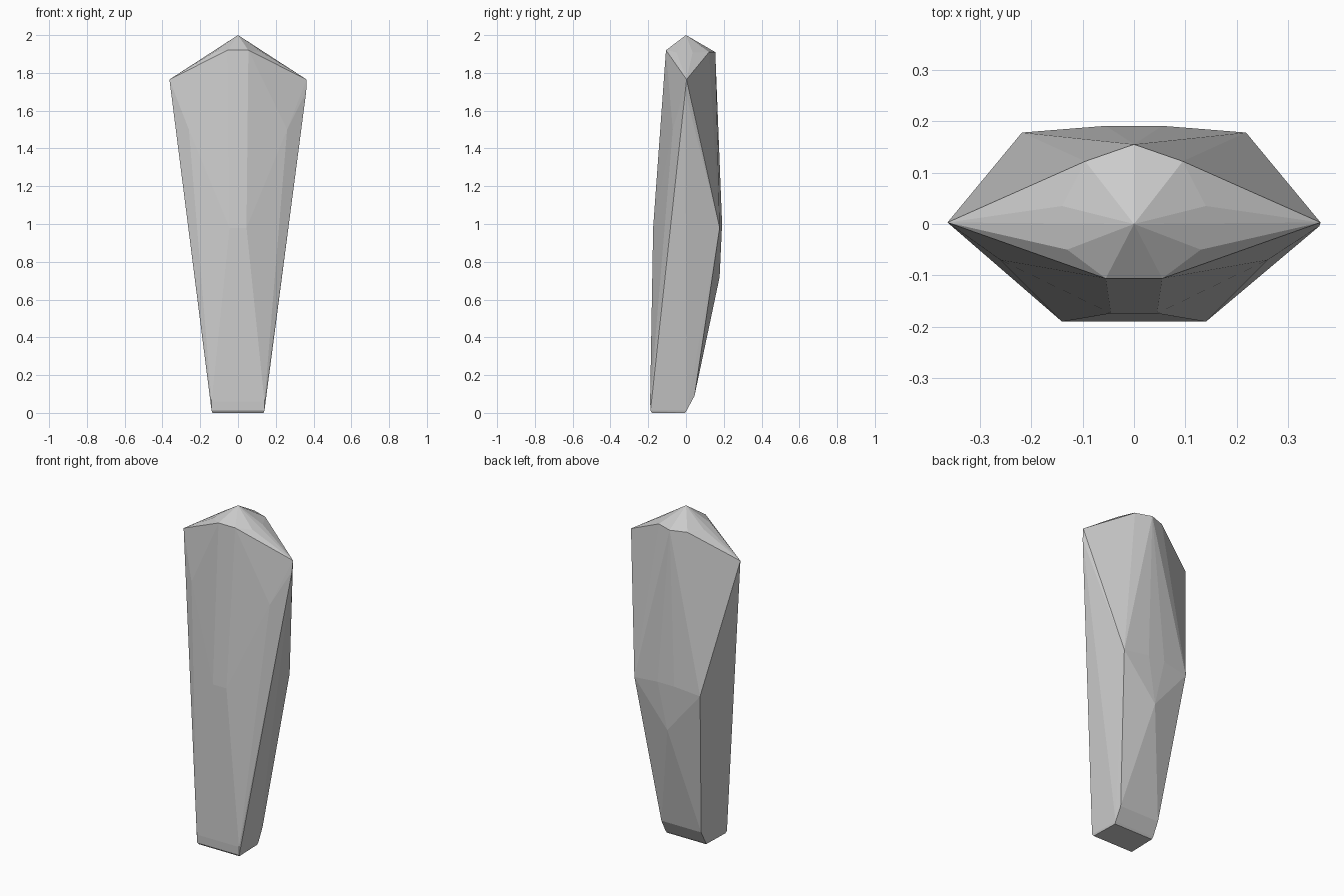
import bpy
import bmesh

if "Cube" in bpy.data.objects:
    bpy.data.objects.remove(bpy.data.objects["Cube"])

# Pale grey stone
stone = bpy.data.materials.new("pale grey stone")
stone.diffuse_color = (0.6, 0.6, 0.6, 1)
stone.use_nodes = True
stone.node_tree.nodes["Principled BSDF"].inputs["Base Color"].default_value = stone.diffuse_color

# Corner points on the centre line
centre = [
    (0, 0, 2.0),          # tip
    (0, 0.155, 1.91),     # back of the crown
    (0, 0.178, 0.72),     # lower back ridge
]

# Corner points repeated on the left and right
paired = [
    (0.363, 0.003, 1.765),   # shoulder
    (0.14, 0.035, 1.908),    # crown ridge
    (0.13, -0.05, 1.908),    # front crown rim
    (0.055, -0.106, 1.92),   # front top
    (0.095, 0.122, 1.91),    # back top
    (0.26, -0.07, 1.5),      # front cheek
    (0.045, -0.174, 0.98),   # front middle
    (0.218, 0.178, 0.98),    # wide back corner
    (0.055, 0.191, 1.0),     # back middle
    (0.132, 0.045, 0.09),    # lower back bevel
    (0.14, -0.19, 0.06),     # front foot
    (0.14, -0.188, 0.012),   # front foot edge
    (0.135, -0.18, 0),       # front base
    (0.133, 0.003, 0.012),   # back foot edge
    (0.13, -0.005, 0),       # back base
]

bm = bmesh.new()
for p in centre:
    bm.verts.new(p)
for x, y, z in paired:
    bm.verts.new((x, y, z))
    bm.verts.new((-x, y, z))
# Short blunt edge under the right shoulder
bm.verts.new((0.361, -0.004, 1.70))

# Wrap the corners in flat facets
result = bmesh.ops.convex_hull(bm, input=bm.verts[:])
loose = [v for v in bm.verts if not v.link_faces]
bmesh.ops.delete(bm, geom=loose, context='VERTS')
bmesh.ops.recalc_face_normals(bm, faces=bm.faces[:])

mesh = bpy.data.meshes.new("crystal_shard")
bm.to_mesh(mesh)
bm.free()
mesh.materials.append(stone)
shard = bpy.data.objects.new("crystal_shard", mesh)
bpy.context.collection.objects.link(shard)
